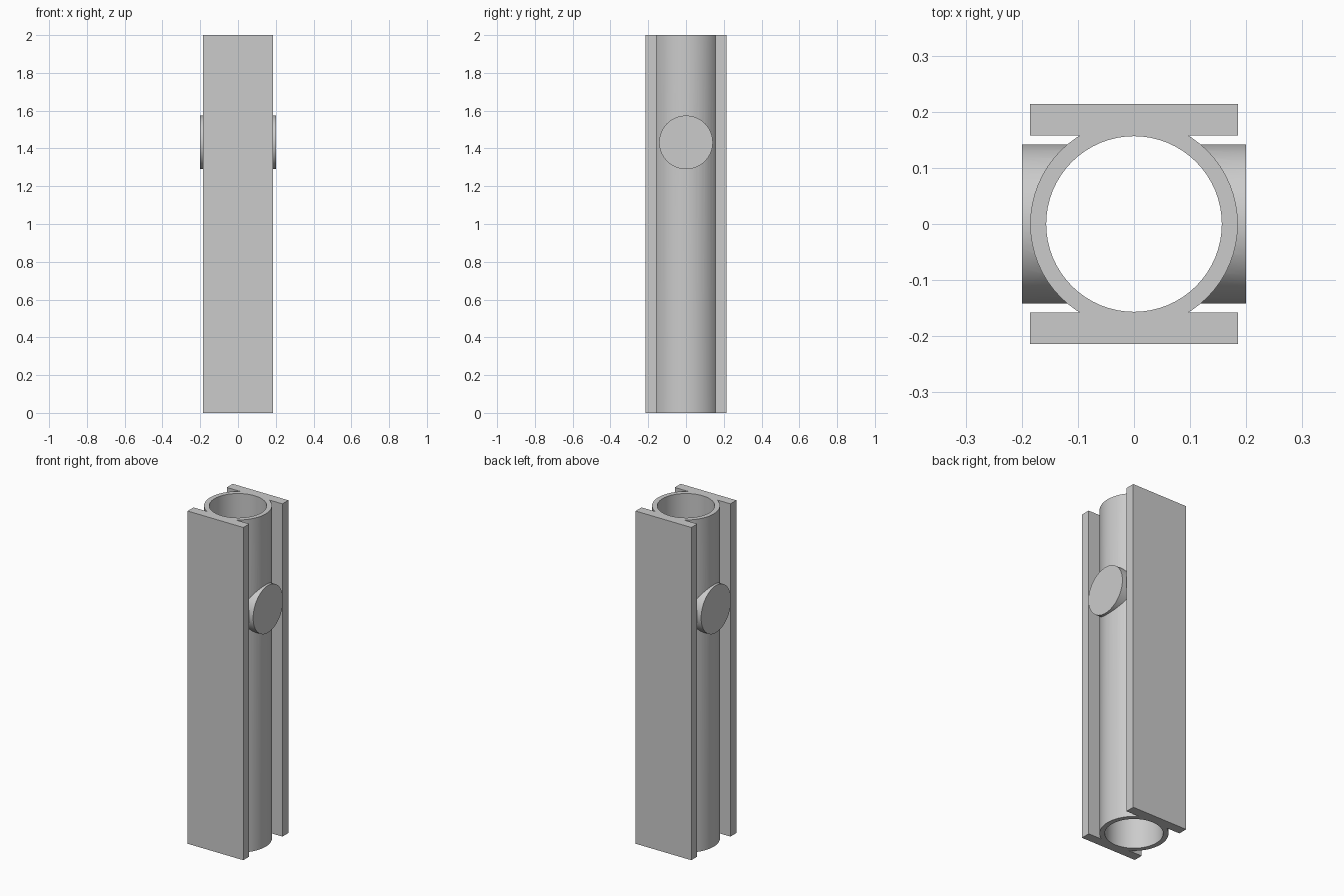
import bpy
from math import pi, radians

if "Cube" in bpy.data.objects:
    bpy.data.objects.remove(bpy.data.objects["Cube"])

H = 2.0          # overall height
R_OUT = 0.185    # tube outer radius
R_IN = 0.1565    # bore radius
PLATE_IN, PLATE_OUT = 0.1575, 0.214


def cylinder(name, radius, depth, loc, rot=(0, 0, 0), sides=64):
    bpy.ops.mesh.primitive_cylinder_add(vertices=sides, radius=radius,
                                        depth=depth, location=loc, rotation=rot)
    obj = bpy.context.object
    obj.name = name
    return obj


def plate(name, side):
    y = side * (PLATE_IN + PLATE_OUT) / 2
    bpy.ops.mesh.primitive_cube_add(size=1, location=(0, y, H / 2))
    obj = bpy.context.object
    obj.name = name
    obj.scale = (2 * R_OUT, PLATE_OUT - PLATE_IN, H)
    bpy.ops.object.transform_apply(location=False, rotation=False, scale=True)
    return obj


def combine(target, tool, operation):
    mod = target.modifiers.new(tool.name, 'BOOLEAN')
    mod.operation = operation
    mod.solver = 'EXACT'
    mod.object = tool
    bpy.context.view_layer.objects.active = target
    bpy.ops.object.modifier_apply(modifier=mod.name)
    bpy.data.objects.remove(tool, do_unlink=True)


# Main tube
body = cylinder("tube_with_flanges", R_OUT, H, (0, 0, H / 2))

# Front and back flange plates
for label, side in (("front_plate", -1), ("back_plate", 1)):
    combine(body, plate(label, side), 'UNION')

# Round bosses on the left and right, one cylinder running across
bosses = cylinder("side_bosses", 0.142, 0.4, (0, 0, 1.432), (0, pi / 2, 0))
combine(body, bosses, 'UNION')

# Open bore through the full height
bore = cylinder("bore_cutter", R_IN, H + 0.4, (0, 0, H / 2))
bore.hide_render = True
combine(body, bore, 'DIFFERENCE')

# Smooth round walls, crisp edges
bpy.ops.object.select_all(action='DESELECT')
body.select_set(True)
bpy.context.view_layer.objects.active = body
bpy.ops.object.shade_smooth_by_angle(angle=radians(30))
